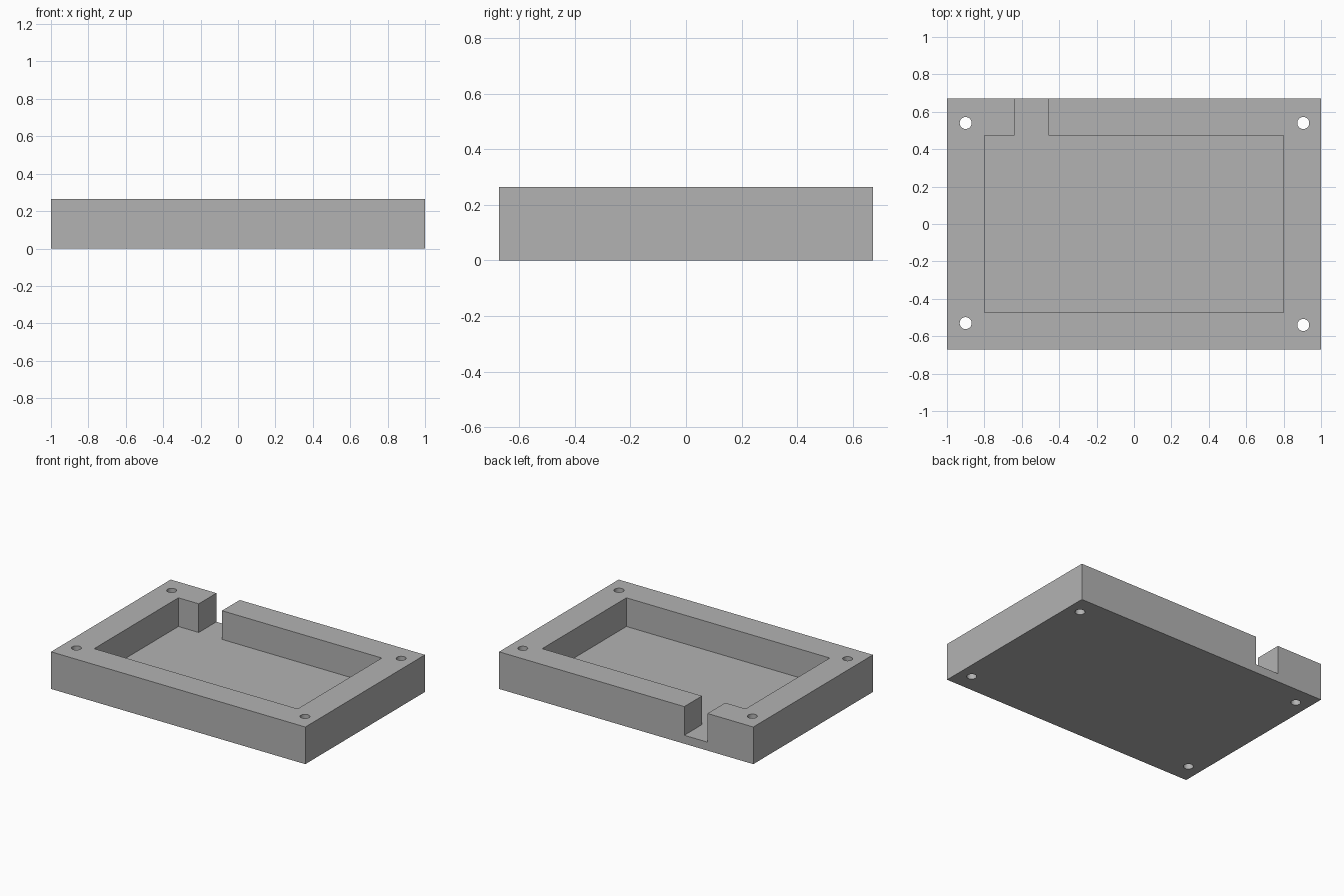
import bpy
import bmesh
from mathutils import Vector

HALF_X, HALF_Y, HEIGHT = 1.0, 0.672, 0.264
POCKET_X, POCKET_Y, FLOOR = 0.8, 0.473, 0.06
SLOT_LEFT, SLOT_RIGHT = -0.64, -0.457
HOLE_RADIUS = 0.032
HOLES = [(-0.9, 0.54), (0.905, 0.54), (-0.9, -0.53), (0.905, -0.54)]

cube = bpy.data.objects.get("Cube")
if cube:
    bpy.data.objects.remove(cube, do_unlink=True)

grey = bpy.data.materials.new("plain grey")
grey.use_nodes = True
colour = (0.45, 0.45, 0.45, 1)
grey.diffuse_color = colour
grey.node_tree.nodes["Principled BSDF"].inputs["Base Color"].default_value = colour


def prism(name, outline, bottom, top):
    """Extrude a flat outline straight up into a solid."""
    bm = bmesh.new()
    base = bm.faces.new([bm.verts.new((x, y, bottom)) for x, y in outline])
    lifted = bmesh.ops.extrude_face_region(bm, geom=[base])["geom"]
    bmesh.ops.translate(bm, vec=Vector((0, 0, top - bottom)),
                        verts=[v for v in lifted if isinstance(v, bmesh.types.BMVert)])
    bmesh.ops.recalc_face_normals(bm, faces=bm.faces)
    mesh = bpy.data.meshes.new(name)
    bm.to_mesh(mesh)
    bm.free()
    mesh.materials.append(grey)
    obj = bpy.data.objects.new(name, mesh)
    bpy.context.collection.objects.link(obj)
    return obj


def cut(target, cutter):
    """Subtract the cutter, apply the result and discard the cutter."""
    cutter.hide_render = True
    mod = target.modifiers.new("cut", "BOOLEAN")
    mod.operation = "DIFFERENCE"
    mod.solver = "EXACT"
    mod.object = cutter
    bpy.ops.object.select_all(action="DESELECT")
    bpy.context.view_layer.objects.active = target
    target.select_set(True)
    bpy.ops.object.modifier_apply(modifier=mod.name)
    bpy.data.objects.remove(cutter, do_unlink=True)


# Solid block
tray = prism("tray", [(-HALF_X, -HALF_Y), (HALF_X, -HALF_Y),
                      (HALF_X, HALF_Y), (-HALF_X, HALF_Y)], 0, HEIGHT)

# Pocket with the slot running out through the back wall
beyond = HALF_Y + 0.1
pocket = prism("pocket_cutter", [
    (-POCKET_X, -POCKET_Y), (POCKET_X, -POCKET_Y), (POCKET_X, POCKET_Y),
    (SLOT_RIGHT, POCKET_Y), (SLOT_RIGHT, beyond),
    (SLOT_LEFT, beyond), (SLOT_LEFT, POCKET_Y), (-POCKET_X, POCKET_Y),
], FLOOR, HEIGHT + 0.1)
cut(tray, pocket)

# Corner screw holes, right through the block
for x, y in HOLES:
    bpy.ops.mesh.primitive_cylinder_add(vertices=32, radius=HOLE_RADIUS, depth=1,
                                        location=(x, y, HEIGHT / 2))
    hole = bpy.context.object
    hole.name = "hole_cutter"
    hole.data.materials.append(grey)
    cut(tray, hole)

# Smooth hole walls, crisp edges elsewhere
bpy.ops.object.shade_smooth_by_angle(angle=0.5)
